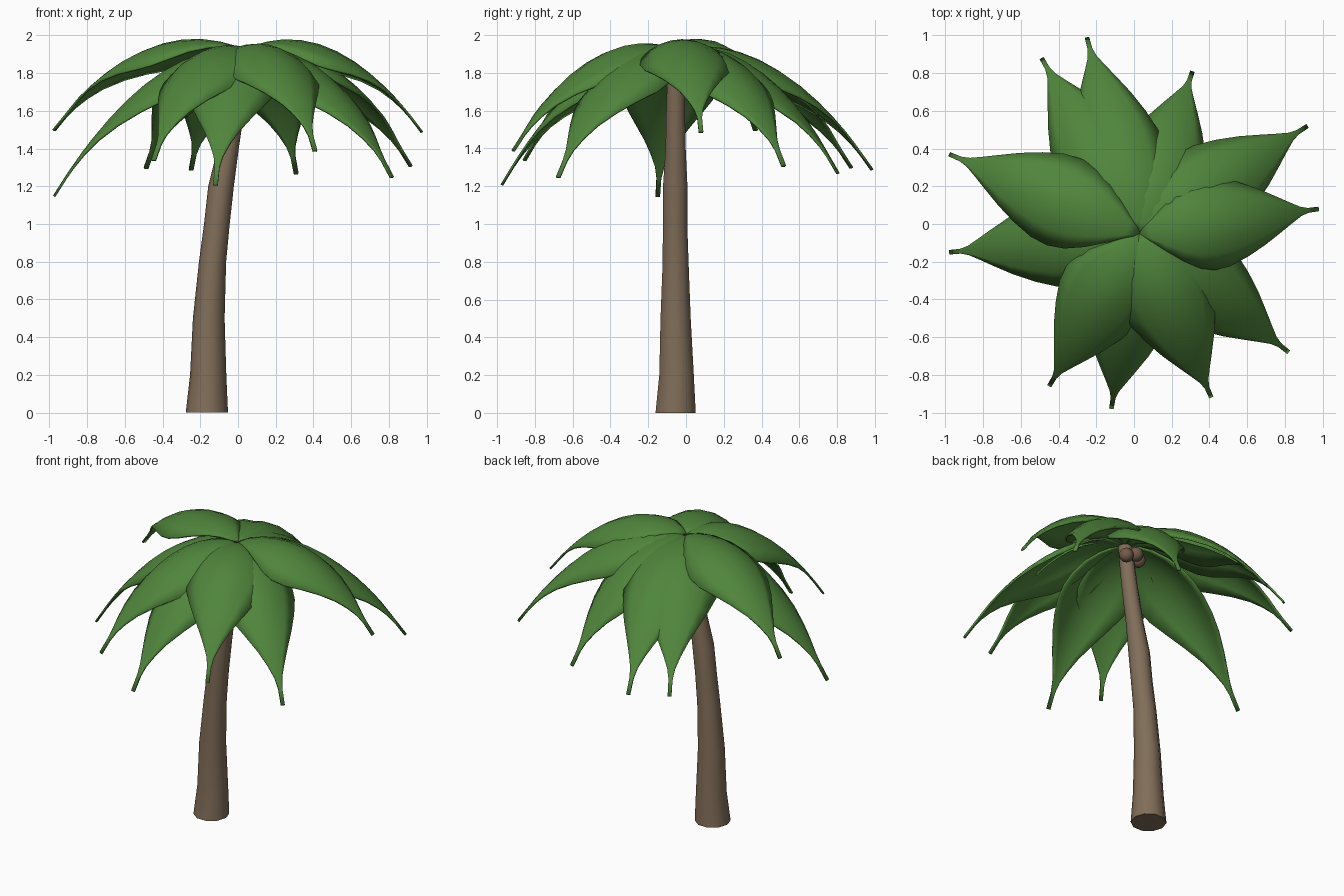
import bpy, bmesh, math
from mathutils import Vector

cube = bpy.data.objects.get("Cube")
if cube:
    bpy.data.objects.remove(cube)


def material(name, rgb):
    m = bpy.data.materials.new(name)
    m.use_nodes = True
    m.diffuse_color = (*rgb, 1)
    bsdf = m.node_tree.nodes["Principled BSDF"]
    bsdf.inputs["Base Color"].default_value = (*rgb, 1)
    bsdf.inputs["Roughness"].default_value = 0.8
    return m


GREEN = material("leaf_green", (0.08, 0.235, 0.045))
BARK = material("bark_brown", (0.22, 0.155, 0.10))
NUT = material("nut_brown", (0.17, 0.105, 0.07))


def finish(bm, name, mat, angle):
    bmesh.ops.recalc_face_normals(bm, faces=bm.faces)
    mesh = bpy.data.meshes.new(name)
    bm.to_mesh(mesh)
    bm.free()
    mesh.materials.append(mat)
    ob = bpy.data.objects.new(name, mesh)
    bpy.context.collection.objects.link(ob)
    bpy.ops.object.select_all(action='DESELECT')
    ob.select_set(True)
    bpy.context.view_layer.objects.active = ob
    bpy.ops.object.shade_smooth_by_angle(angle=math.radians(angle))
    return ob


# Trunk: rings of (x, y, z, radius), lofted
RINGS = [(-.165, -.055, 0, .112), (-.158, -.05, .2, .096), (-.155, -.055, .5, .084),
         (-.135, -.055, .8, .072), (-.112, -.058, 1, .068), (-.09, -.057, 1.2, .068),
         (-.052, -.055, 1.4, .056), (-.01, -.055, 1.65, .051), (.03, -.05, 1.91, .045)]
SIDES = 10
bm = bmesh.new()
loops = []
for x, y, z, r in RINGS:
    loops.append([bm.verts.new((x + r * math.cos(a), y + r * math.sin(a), z))
                  for a in (math.tau * k / SIDES for k in range(SIDES))])
for low, high in zip(loops, loops[1:]):
    for k in range(SIDES):
        n = (k + 1) % SIDES
        bm.faces.new((low[k], low[n], high[n], high[k]))
bm.faces.new(loops[0][::-1])
bm.faces.new(loops[-1])
finish(bm, "trunk", BARK, 50)

# Leaves: arched teardrops from the crown out to each tip
CROWN = Vector((.03, -.05, 1.925))
TIPS = [(-.49, .88, 1.30), (-.25, .99, 1.29), (.31, .81, 1.27), (.92, .52, 1.31),
        (.98, .08, 1.49), (.82, -.68, 1.25), (.41, -.92, 1.39), (-.12, -.98, 1.21),
        (-.45, -.86, 1.34), (-.98, -.15, 1.15), (-.98, .37, 1.50)]
# half width along the leaf
OUTLINE = [(0, .012), (.06, .055), (.13, .115), (.22, .18), (.32, .228), (.42, .247),
           (.52, .238), (.62, .20), (.71, .15), (.79, .095), (.85, .055), (.9, .025),
           (.94, .013), (1, .012)]
BEND, CUP, HALF = .87, 1.9, 3


def leaf(name, tip):
    reach = Vector(tip) - CROWN
    drop = reach.z
    flat = Vector((reach.x, reach.y, 0))
    side = Vector((-flat.y, flat.x, 0)).normalized()
    bm = bmesh.new()
    rows = []
    for t, w in OUTLINE:
        rise = drop + BEND
        crest = CROWN + flat * t + Vector((0, 0, rise * t - BEND * t * t))
        tangent = flat + Vector((0, 0, rise - 2 * BEND * t))
        normal = tangent.cross(side).normalized()
        row = []
        for k in range(-HALF, HALF + 1):
            s = w * k / HALF
            row.append(bm.verts.new(crest + side * s - normal * CUP * s * s))
        rows.append(row)
    for a, b in zip(rows, rows[1:]):
        for k in range(2 * HALF):
            bm.faces.new((a[k], b[k], b[k + 1], a[k + 1]))
    ob = finish(bm, name, GREEN, 60)
    solid = ob.modifiers.new("thickness", 'SOLIDIFY')
    solid.thickness = .012
    # keep the outer surface at the crest whichever way the shell faces
    solid.offset = -1 if ob.data.polygons[0].normal.z > 0 else 1


for i, tip in enumerate(TIPS):
    leaf(f"leaf_{i + 1}", tip)

# Nuts under the crown
for i, pos in enumerate([(.0, .02, 1.84), (-.06, -.03, 1.84), (.075, .015, 1.81)]):
    bm = bmesh.new()
    bmesh.ops.create_uvsphere(bm, u_segments=16, v_segments=10, radius=.046)
    bmesh.ops.translate(bm, verts=bm.verts, vec=pos)
    finish(bm, f"nut_{i + 1}", NUT, 60)
